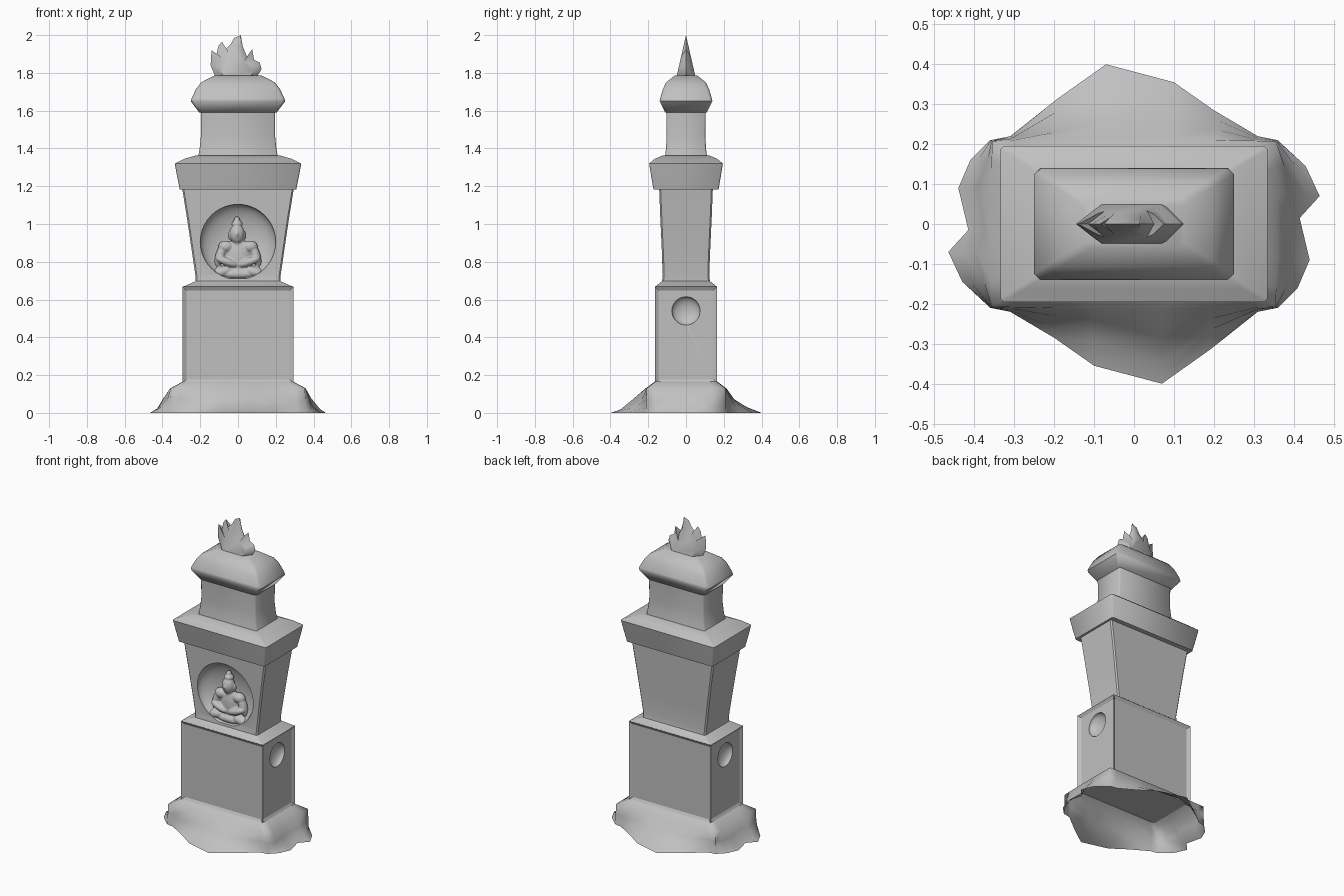
import bpy, bmesh, math, random
from mathutils import Matrix, Vector

if "Cube" in bpy.data.objects:
    bpy.data.objects.remove(bpy.data.objects["Cube"])
random.seed(4)

stone = bpy.data.materials.new("grey_stone")
stone.use_nodes = True
GREY = (0.53, 0.53, 0.53, 1)
stone.diffuse_color = GREY
stone.node_tree.nodes["Principled BSDF"].inputs["Base Color"].default_value = GREY


def activate(ob):
    bpy.ops.object.select_all(action='DESELECT')
    ob.select_set(True)
    bpy.context.view_layer.objects.active = ob


def finish(name, bm, angle=50):
    bmesh.ops.recalc_face_normals(bm, faces=bm.faces)
    me = bpy.data.meshes.new(name)
    bm.to_mesh(me)
    bm.free()
    me.materials.append(stone)
    ob = bpy.data.objects.new(name, me)
    bpy.context.collection.objects.link(ob)
    smooth(ob, angle)
    return ob


def smooth(ob, angle):
    activate(ob)
    bpy.ops.object.shade_smooth_by_angle(angle=math.radians(angle))


def loft(bm, rings, cap_start=True, cap_end=True):
    loops = [[bm.verts.new(p) for p in r] for r in rings]
    for a, b in zip(loops, loops[1:]):
        for i in range(len(a)):
            j = (i + 1) % len(a)
            bm.faces.new((a[i], a[j], b[j], b[i]))
    if cap_start:
        bm.faces.new(loops[0][::-1])
    if cap_end:
        bm.faces.new(loops[-1])


def block(name, sections, c=0.008):
    """Stack of rectangles (half x, half y, z) with small corner chamfers."""
    rings = []
    for x, y, z in sections:
        rings.append([(x, c - y, z), (x, y - c, z), (x - c, y, z), (c - x, y, z),
                      (-x, y - c, z), (-x, c - y, z), (c - x, -y, z), (x - c, -y, z)])
    bm = bmesh.new()
    loft(bm, rings)
    return finish(name, bm)


def ball(bm, centre, radii, turn=0, seg=20):
    m = (Matrix.Translation(centre) @ Matrix.Rotation(turn, 4, 'Y')
         @ Matrix.Diagonal((*radii, 1)))
    bmesh.ops.create_uvsphere(bm, u_segments=seg, v_segments=seg // 2, radius=1, matrix=m)


def carve(ob, bm, angle=50):
    cutter = finish("cutter", bm)
    cutter.hide_render = True
    mod = ob.modifiers.new("carve", 'BOOLEAN')
    mod.operation, mod.solver, mod.object = 'DIFFERENCE', 'EXACT', cutter
    activate(ob)
    bpy.ops.object.modifier_apply(modifier=mod.name)
    bpy.data.objects.remove(cutter)
    smooth(ob, angle)


# Rocky foot: open shell, half of the outline turned round for the other half
half = [(.36, -.21), (.41, -.16), (.44, -.09), (.415, .015), (.465, .07), (.43, .145),
        (.36, .21), (.31, .22), (.2, .285), (.1, .355), (-.07, .4), (-.19, .315), (-.31, .22)]
outline = half + [(-x, -y) for x, y in half]
rings = []
for f, z in ((1, 0), (.65, .025), (.33, .07), (.03, .13)):
    ring = []
    for x, y in outline:
        cx, cy = max(-.355, min(.355, x)), max(-.208, min(.208, y))
        g = f + (random.uniform(-.12, .12) if 0.1 < f < 1 else 0)
        dz = random.uniform(-.008, .012) if 0 < z < .13 else 0
        ring.append((cx + (x - cx) * g, cy + (y - cy) * g, z + dz))
    rings.append(ring)
rings.append([(x * .82, y * .78, .165) for x, y, z in rings[-1]])
bm = bmesh.new()
loft(bm, rings, False, False)
finish("rock_foot", bm, 60)

# Plinth with sunken panels on four sides and a round hollow at each end
bm = bmesh.new()
bmesh.ops.create_cube(bm, size=1, matrix=Matrix.Translation((0, 0, .413))
                      @ Matrix.Diagonal((.586, .33, .51, 1)))
bm.normal_update()
sides = [f for f in bm.faces if abs(f.normal.z) < .5]
bmesh.ops.inset_individual(bm, faces=sides, thickness=.02, use_even_offset=True)
for f in sides:
    bmesh.ops.translate(bm, verts=f.verts, vec=f.normal * -.012)
plinth = finish("plinth", bm, 30)
bm = bmesh.new()
for s in (-1, 1):
    ball(bm, (s * .281, 0, .54), (.04, .075, .075), seg=32)
carve(plinth, bm, 30)

# Body, flaring upwards, with a flat-floored niche in the front
body = block("body", [(.293, .165, .667), (.225, .127, .697), (.226, .123, .73),
                      (.245, .128, .86), (.27, .136, 1.03), (.295, .142, 1.185)])
bm = bmesh.new()
ball(bm, (0, -.13, .905), (.2, .085, .2), seg=40)
bmesh.ops.bisect_plane(bm, geom=bm.verts[:] + bm.edges[:] + bm.faces[:],
                       plane_co=(0, 0, .712), plane_no=(0, 0, -1), clear_outer=True)
bmesh.ops.holes_fill(bm, edges=[e for e in bm.edges if e.is_boundary])
carve(body, bm, 40)

# Seated figure, fused from rounded masses
bm = bmesh.new()
ball(bm, (0, -.075, .82), (.07, .035, .105))             # torso
ball(bm, (0, -.08, .735), (.12, .04, .03))               # lap
ball(bm, (-.005, -.09, .948), (.04, .038, .053))         # head
ball(bm, (-.005, -.085, 1.0), (.03, .03, .02))           # hair
ball(bm, (-.005, -.085, 1.02), (.016, .018, .02))        # topknot
ball(bm, (-.005, -.08, .9), (.024, .025, .03))           # throat
ball(bm, (-.005, -.127, .945), (.007, .008, .014))       # nose
for s in (-1, 1):
    ball(bm, (s * .09, -.085, .745), (.065, .038, .03), s * .25)   # knee
    ball(bm, (s * .065, -.08, .88), (.04, .032, .032))             # shoulder
    ball(bm, (s * .093, -.08, .835), (.026, .028, .065), s * -.3)  # upper arm
    ball(bm, (s * .06, -.105, .8), (.06, .023, .021), s * -.35)    # forearm
    ball(bm, (s * .04 - .005, -.082, .94), (.008, .012, .024))     # ear
figure = finish("seated_figure", bm)
mod = figure.modifiers.new("fuse", 'REMESH')
mod.mode, mod.voxel_size = 'VOXEL', .005
activate(figure)
bpy.ops.object.modifier_apply(modifier="fuse")
mod = figure.modifiers.new("soften", 'SMOOTH')
mod.iterations = 2
bpy.ops.object.modifier_apply(modifier="soften")
if not figure.data.materials:
    figure.data.materials.append(stone)
smooth(figure, 70)

# Cornice, neck and cap
block("cornice", [(.308, .172, 1.182), (.322, .184, 1.25), (.335, .195, 1.32),
                  (.285, .165, 1.345), (.225, .125, 1.362)])
block("neck", [(.212, .112, 1.35), (.203, .106, 1.4), (.196, .102, 1.47), (.197, .105, 1.61)])
block("cap", [(.205, .11, 1.59), (.25, .14, 1.65), (.246, .137, 1.665), (.222, .122, 1.715),
              (.195, .105, 1.75), (.125, .06, 1.786)], .015)

# Flame: outline in the middle plane, smaller sloping faces front and back
flame = [(-.12, 1.78), (-.145, 1.84), (-.14, 1.92), (-.115, 1.89), (-.105, 1.94), (-.085, 1.965),
         (-.075, 1.915), (-.04, 1.95), (-.02, 1.985), (.015, 2), (.025, 1.94), (.05, 1.88),
         (.075, 1.925), (.085, 1.87), (.115, 1.855), (.125, 1.82), (.1, 1.78)]


def flame_face(side):
    pts = []
    for x, z in flame:
        h = 1.78 + (z - 1.78) * .75
        pts.append((x * .65, side * .05 * (1 - (h - 1.78) / .22), h))
    return pts


bm = bmesh.new()
loft(bm, [flame_face(-1), [(x, 0, z) for x, z in flame], flame_face(1)])
finish("flame", bm, 45)
